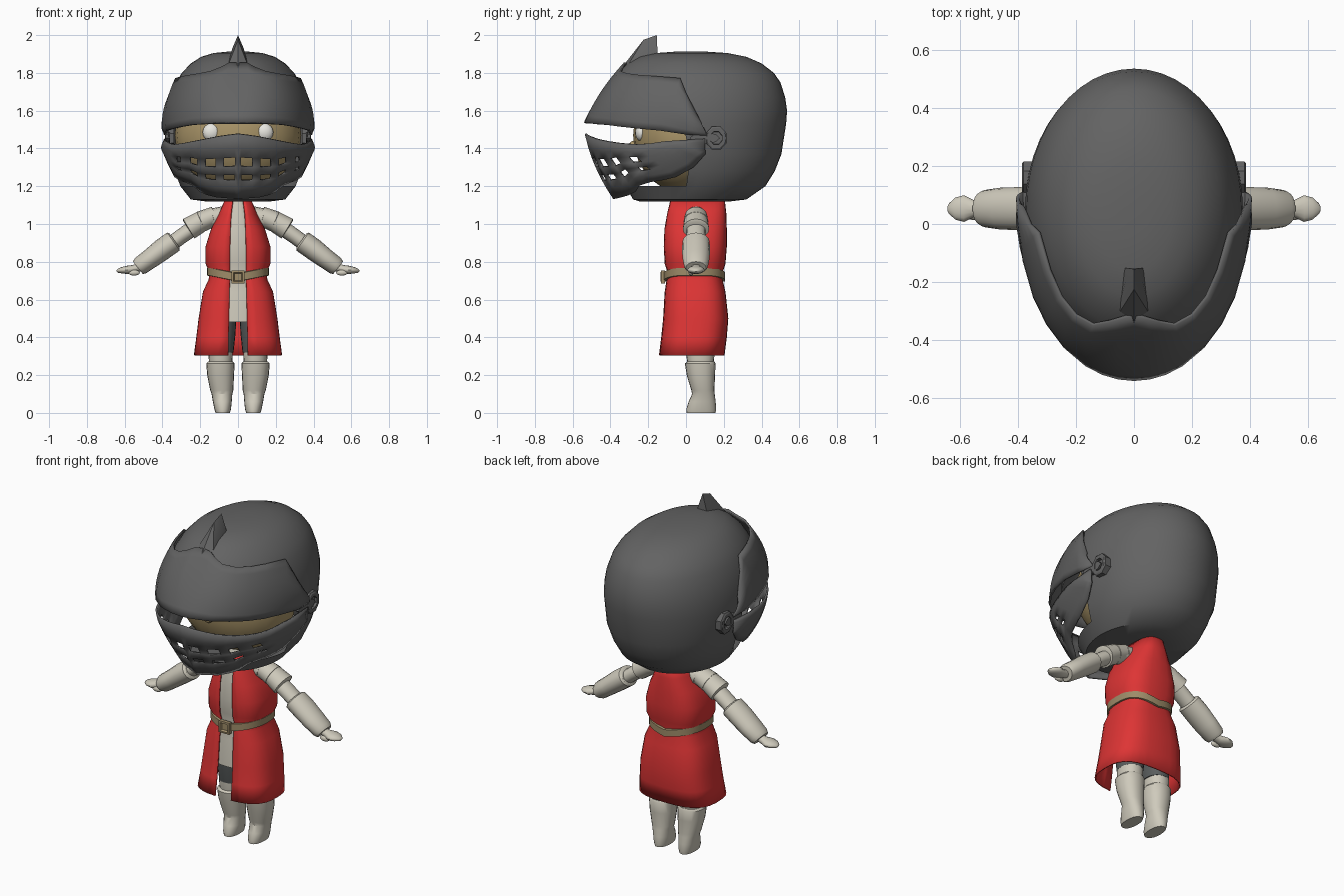
import bpy, bmesh, math
from math import sin, cos, pi, radians, asin
from mathutils import Vector, Matrix

if "Cube" in bpy.data.objects:
    bpy.data.objects.remove(bpy.data.objects["Cube"])
made = []


def material(name, rgb):
    m = bpy.data.materials.new(name)
    m.use_nodes = True
    m.diffuse_color = (*rgb, 1)
    m.node_tree.nodes["Principled BSDF"].inputs["Base Color"].default_value = (*rgb, 1)
    return m


steel = material("dark steel", (0.125, 0.125, 0.125))
red = material("red cloth", (0.73, 0.035, 0.035))
ivory = material("ivory plate", (0.62, 0.59, 0.5))
tan = material("tan skin", (0.4, 0.3, 0.14))
leather = material("belt leather", (0.34, 0.26, 0.14))
mail = material("grey mail", (0.1, 0.11, 0.11))
white = material("eye white", (0.8, 0.79, 0.74))


def finish(name, bm, mat, mirror=False, thick=0):
    bmesh.ops.recalc_face_normals(bm, faces=bm.faces)
    me = bpy.data.meshes.new(name)
    bm.to_mesh(me)
    bm.free()
    me.materials.append(mat)
    ob = bpy.data.objects.new(name, me)
    bpy.context.collection.objects.link(ob)
    if mirror:
        ob.modifiers.new("mirror", 'MIRROR').merge_threshold = 0.002
    if thick:
        s = ob.modifiers.new("thickness", 'SOLIDIFY')
        s.thickness, s.offset = thick, 0
    made.append(ob)
    return ob


def loft(name, rows, mat, closed=True, caps=True, skip=None, **opts):
    """Skin a grid of points; skip(row, column) leaves a face out."""
    bm = bmesh.new()
    grid = [[bm.verts.new(p) for p in row] for row in rows]
    n = len(grid[0])
    for i in range(len(grid) - 1):
        for j in range(n if closed else n - 1):
            if not (skip and skip(i, j)):
                k = (j + 1) % n
                bm.faces.new((grid[i][j], grid[i][k], grid[i + 1][k], grid[i + 1][j]))
    if closed and caps:
        bm.faces.new(grid[0])
        bm.faces.new(grid[-1])
    return finish(name, bm, mat, **opts)


def power(v, e):
    return math.copysign(abs(v) ** e, v)


def oval(z, rx, front, back, angles, e=1.0, cx=0):
    mid, ry = (front + back) / 2, (back - front) / 2
    return [(cx + rx * power(sin(a), e), mid - ry * power(cos(a), e), z) for a in angles]


def circle(n):
    return [2 * pi * j / n for j in range(n)]


def ball(name, loc, scale, mat, tilt=0, mirror=False):
    bm = bmesh.new()
    m = Matrix.Translation(loc) @ Matrix.Rotation(tilt, 4, 'Y') @ Matrix.Diagonal((*scale, 1))
    bmesh.ops.create_uvsphere(bm, u_segments=24, v_segments=14, radius=1, matrix=m)
    return finish(name, bm, mat, mirror)


def limb(name, path, mat, y=0.053, n=16):
    """Tube in the x-z plane from (x, z, radius, depth radius) stations."""
    rows = []
    for i, (x, z, r, ry) in enumerate(path):
        a, b = path[max(i - 1, 0)], path[min(i + 1, len(path) - 1)]
        t = Vector((b[0] - a[0], b[1] - a[1])).normalized()
        rows.append([(x - t.y * r * cos(q), y + ry * sin(q), z + t.x * r * cos(q)) for q in circle(n)])
    return loft(name, rows, mat, mirror=True)


# Helmet skull, open in front of the face
skull = [(1.118, .16, -.24, .22), (1.13, .25, -.28, .32), (1.2, .305, -.32, .42),
         (1.28, .335, -.34, .47), (1.37, .36, -.36, .505), (1.53, .375, -.43, .53),
         (1.6, .37, -.435, .535), (1.67, .357, -.425, .525), (1.75, .328, -.4, .5),
         (1.8, .297, -.365, .465), (1.85, .25, -.31, .4), (1.885, .195, -.25, .32),
         (1.905, .13, -.16, .22), (1.913, .05, -.05, .1)]
N = 48
loft("helmet_skull", [oval(*r, circle(N)) for r in skull], steel,
     skip=lambda i, j: 2 <= i <= 4 and min(j + .5, N - j - .5) < 11)

# Raised brow visor: columns of (angle, lower z, upper edge point)
brow = [(0, 1.535, (0, -.31, 1.85)), (8, 1.535, (.05, -.325, 1.85)),
        (16, 1.535, (.085, -.335, 1.83)), (25, 1.53, (.14, -.345, 1.808)),
        (38, 1.525, (.2, -.312, 1.795)), (50, 1.515, (.25, -.25, 1.787)),
        (62, 1.505, (.29, -.16, 1.78)), (75, 1.495, (.327, -.03, 1.77)),
        (90, 1.475, (.355, .0, 1.69)), (102, 1.47, (.378, .06, 1.57))]


def bowed(low, high, t, bulge):
    p = Vector(low).lerp(Vector(high), t)
    out = Vector((p.x / .15, p.y / .28, 0)).normalized()
    return p + out * bulge * 4 * t * (1 - t)


rows = []
for i in range(9):
    rows.append([bowed((.387 * sin(radians(a)), -.535 * cos(radians(a)), z), top, i / 8, .022)
                 for a, z, top in brow])
loft("brow_visor", rows, steel, closed=False, mirror=True, thick=.012)

# Crest fin on the brow
bm = bmesh.new()
fin = [(0, -.155, 2.0), (0, -.225, 1.975), (0, -.31, 1.865), (0, -.37, 1.79)]
fin += [(s * x, y, z) for s in (-1, 1) for x, y, z in
        ((.035, -.15, 1.89), (.06, -.32, 1.82), (.03, -.2, 1.93))]
for p in fin:
    bm.verts.new(p)
bmesh.ops.convex_hull(bm, input=bm.verts)
finish("crest_fin", bm, steel)

# Lower face guard with two rows of breathing holes
def track(points, x):
    for a, b in zip(points, points[1:]):
        if x <= b[0]:
            return Vector(a).lerp(Vector(b), (x - a[0]) / (b[0] - a[0]))
    return Vector(points[-1])


chin = [(0, -.38, 1.135), (.12, -.335, 1.145), (.19, -.27, 1.165), (.23, -.25, 1.205),
        (.28, -.19, 1.225), (.325, -.08, 1.24), (.348, .02, 1.28), (.38, .1, 1.37)]
rim = [(0, 1.478), (.1, 1.465), (.2, 1.445), (.29, 1.428), (.35, 1.42), (.38, 1.44)]
stops = [0, .015, .07, .11, .162, .2, .238, .285, .308, .335, .36, .375, .383]
levels = [0, .16, .28, .37, .5, .64, .78, 1]
rows = []
for t in levels:
    row = []
    for x in stops:
        a = asin(min(x / .385, 1))
        high = Vector((x, -.53 * cos(a), track([(p, q, 0) for p, q in rim], x).y))
        row.append(bowed(track(chin, x * .99), high, t, .02))
    back = Vector((.385, .1, 1.45))
    row.append(Vector(chin[-1]).lerp(back, t))
    rows.append(row)
loft("face_guard", rows, steel, closed=False, mirror=True, thick=.012,
     skip=lambda i, j: i in (2, 4) and j in (1, 3, 5, 7))

# Visor pivots: octagonal rings
rows = [[(x, .16 + r * cos(q + pi / 8), 1.455 + r * 1.1 * sin(q + pi / 8)) for q in circle(8)]
        for x, r in ((.34, .06), (.38, .06), (.386, .052), (.386, .034), (.368, .032))]
loft("visor_pivot", rows, steel, mirror=True)
limb("visor_strap", [(.36, 1.455, .03, .08), (.383, 1.455, .03, .08)], steel, y=.1, n=8)

# Head and eyes inside the helmet
ball("head", (0, .0, 1.47), (.335, .28, .31), tan)
ball("nose", (0, -.275, 1.42), (.025, .025, .02), tan)
ball("eye", (.14, -.238, 1.485), (.047, .03, .047), white, mirror=True)

# Open-fronted tunic: z, half width, front, back, half gap
tunic = [(1.14, .06, -.08, .2, .025), (1.05, .1, -.1, .21, .036), (.97, .14, -.112, .212, .04),
         (.88, .168, -.115, .212, .042), (.79, .168, -.11, .205, .043), (.745, .148, -.095, .19, .043),
         (.705, .152, -.1, .19, .043), (.64, .182, -.11, .205, .045), (.5, .205, -.118, .22, .048),
         (.4, .217, -.128, .212, .05), (.305, .23, -.14, .2, .052)]
E = .7
rows = []
for z, rx, f, b, gap in tunic:
    start = asin((gap / rx) ** (1 / E))
    rows.append(oval(z, rx, f, b, [start + (pi - start) * j / 14 for j in range(15)], E))
loft("tunic", rows, red, closed=False, mirror=True, thick=.008)

# Pale undershirt seen through the opening
shirt = [(1.13, .045, -.072, .18), (1.0, .085, -.1, .18), (.88, .12, -.106, .18),
         (.79, .12, -.1, .18), (.73, .11, -.086, .15), (.64, .11, -.1, .12), (.48, .1, -.108, .05)]
loft("undershirt", [oval(*r, circle(28), E) for r in shirt], ivory)

# Belt dipping to the buckle
def belt_row(z, grow):
    ring = oval(z, .152 + grow, -.105 - grow, .195 + grow, circle(36), .8)
    return [(x, y, h + .03 * min(1, abs(x) / .15) - .015) for x, y, h in ring]


loft("belt", [belt_row(z, g) for z, g in ((.71, 0), (.712, .012), (.752, .012), (.755, 0))],
     leather, caps=False)
plate = [[(s * cx, y, .72 + s * cz) for cx, cz in ((-1, -1), (1, -1), (1, 1), (-1, 1))]
         for s, y in ((.034, -.11), (.034, -.132), (.024, -.134), (.018, -.122))]
loft("buckle", plate, leather)

# Arms: sleeve, overlapping shoulder plates, gauntlet, hand
limb("sleeve", [(.06, 1.03, .045, .055), (.14, 1.025, .045, .055), (.22, .99, .042, .052),
                (.3, .935, .04, .05), (.36, .89, .04, .05)], ivory)
for k, (x, z) in enumerate([(.1, 1.04), (.165, 1.027), (.23, .995)]):
    r = .052 + .004 * k
    limb(f"shoulder_plate_{k + 1}", [(x - .045, z + .012 + .006 * k, r - .006, r + .002),
                                     (x + .03, z - .008 - .006 * k, r, r + .01),
                                     (x + .033, z - .01 - .006 * k, r - .012, r - .005)], ivory)
limb("gauntlet", [(.335, .912, .045, .06), (.342, .907, .058, .072), (.4, .866, .058, .074),
                  (.46, .82, .053, .072), (.515, .78, .05, .064), (.53, .768, .042, .054)], ivory)
limb("hand", [(.51, .775, .022, .024), (.55, .762, .022, .028), (.585, .757, .022, .046),
              (.615, .755, .017, .038), (.637, .752, .01, .018), (.643, .752, .003, .006)], ivory)
ball("thumb", (.55, .742, .0), (.03, .013, .015), ivory, mirror=True).location = (0, -.715, .742)

# Legs: mail thighs, knees, armoured boots
def leg(name, stations, mat):
    loft(name, [oval(z, rx, f, b, circle(20), .9, cx) for z, cx, rx, f, b in stations],
         mat, mirror=True)


leg("mail_thigh", [(.56, .085, .078, -.03, .16), (.42, .085, .072, -.02, .155),
                   (.32, .09, .066, .0, .15)], mail)
leg("knee", [(.35, .092, .062, .0, .148), (.3, .092, .064, .002, .15), (.25, .092, .06, .01, .145)], ivory)
leg("boot", [(.272, .093, .066, .008, .15), (.262, .093, .075, -.006, .156),
             (.2, .092, .071, .004, .154), (.12, .086, .061, .028, .15),
             (.1, .085, .055, .032, .152), (.06, .083, .05, .014, .157),
             (.02, .081, .044, .002, .16), (0, .081, .038, .004, .156)], ivory)

# Smooth shading with crisp creases
bpy.ops.object.select_all(action='DESELECT')
for ob in made:
    ob.select_set(True)
bpy.context.view_layer.objects.active = made[0]
bpy.ops.object.shade_smooth_by_angle(angle=radians(35))
